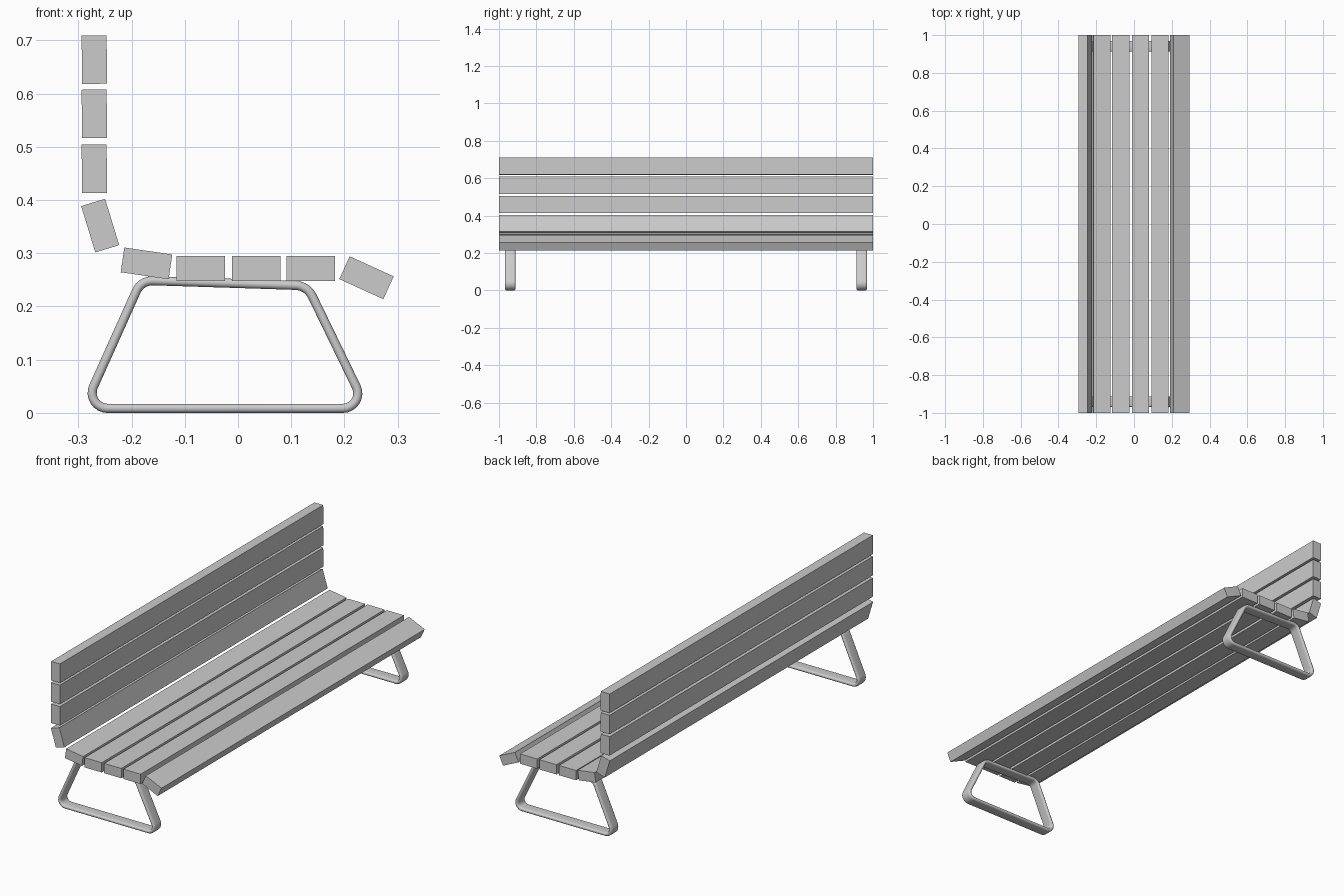
import bpy, bmesh, math
from mathutils import Vector

if "Cube" in bpy.data.objects:
    bpy.data.objects.remove(bpy.data.objects["Cube"])

LENGTH, SLAT_W, SLAT_T = 2.0, 0.091, 0.047
LEG_Y, LEG_W, LEG_T = 0.94, 0.056, 0.017


def slat(name, x, z, degrees):
    """Plank running along y; angle turns its width in the xz plane."""
    bpy.ops.mesh.primitive_cube_add(size=1)
    ob = bpy.context.object
    ob.name = name
    ob.scale = (SLAT_W, LENGTH, SLAT_T)
    ob.rotation_euler = (0, -math.radians(degrees), 0)
    ob.location = (x, 0, z)


def fillet(corners, steps=8):
    """Round each (x, z, tangent length) corner of a closed polygon."""
    path, n = [], len(corners)
    for i, (x, z, t) in enumerate(corners):
        p = Vector((x, z))
        a = (Vector(corners[i - 1][:2]) - p).normalized()
        b = (Vector(corners[(i + 1) % n][:2]) - p).normalized()
        half = a.angle(b) / 2
        r = t * math.tan(half)
        centre = p + (a + b).normalized() * (t / math.cos(half))
        u, v = p + a * t - centre, p + b * t - centre
        total = u.angle(v)
        for k in range(steps + 1):
            f = k / steps
            d = (u * math.sin((1 - f) * total) + v * math.sin(f * total)) / math.sin(total)
            path.append(centre + d.normalized() * r)
    return path


def leg(name, y):
    """Closed loop of flat, round-edged tube."""
    path = fillet([(-0.290, 0.0085, 0.045), (0.242, 0.0085, 0.045),
                   (0.130, 0.239, 0.022), (-0.182, 0.249, 0.022)])
    # stadium cross-section: (offset in loop plane, offset along y)
    r, flat, section = LEG_T / 2, (LEG_W - LEG_T) / 2, []
    for side in (1, -1):
        for k in range(9):
            a = math.pi * k / 8
            section.append((side * r * math.cos(a), side * (flat + r * math.sin(a))))
    bm = bmesh.new()
    rings, n = [], len(path)
    for i, p in enumerate(path):
        d0 = (p - path[i - 1]).normalized()
        d1 = (path[(i + 1) % n] - p).normalized()
        d = (d0 + d1).normalized()
        normal = Vector((d.y, -d.x)) / d.dot(d1)
        rings.append([bm.verts.new((p.x + normal.x * s, y + w, p.y + normal.y * s))
                      for s, w in section])
    m = len(section)
    for i in range(n):
        a, b = rings[i], rings[(i + 1) % n]
        for j in range(m):
            k = (j + 1) % m
            bm.faces.new((a[j], a[k], b[k], b[j]))
    bmesh.ops.recalc_face_normals(bm, faces=bm.faces)
    mesh = bpy.data.meshes.new(name)
    bm.to_mesh(mesh)
    bm.free()
    ob = bpy.data.objects.new(name, mesh)
    bpy.context.collection.objects.link(ob)
    for poly in mesh.polygons:
        poly.use_smooth = True


# Backrest: three upright slats and one leaning slat
for i, z in enumerate((0.664, 0.562, 0.459)):
    slat(f"back_slat_{i + 1}", -0.270, z, 90.5)
slat("back_slat_lower", -0.259, 0.352, 107)

# Seat: tilted rear slat, three level slats, sloping front slat
slat("seat_slat_rear", -0.172, 0.281, -8.3)
for i, x in enumerate((-0.070, 0.034, 0.137)):
    slat(f"seat_slat_{i + 1}", x, 0.271, 0)
slat("seat_slat_front", 0.2415, 0.254, -24.5)

# Loop legs near both ends
leg("leg_near", -LEG_Y)
leg("leg_far", LEG_Y)
